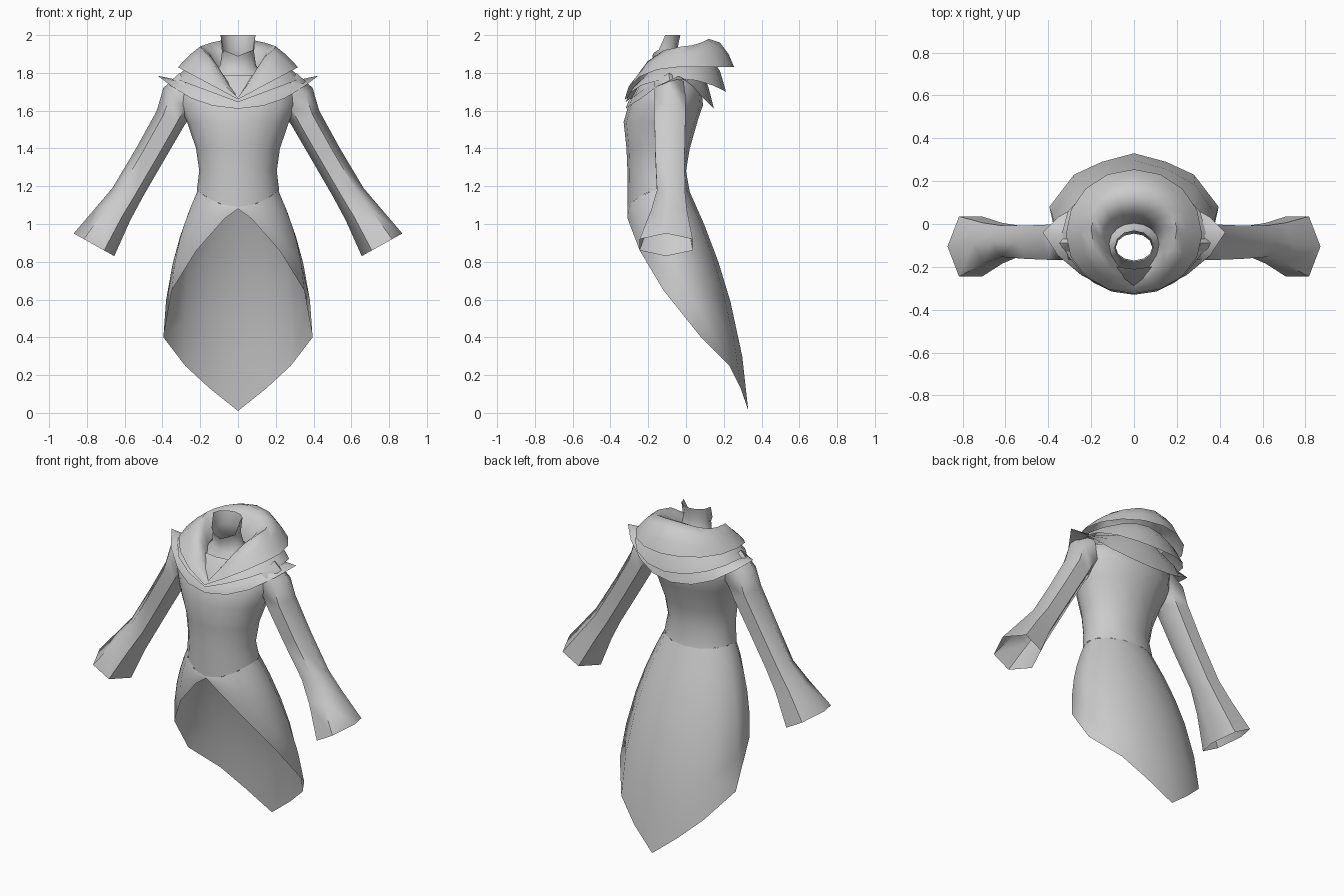
import bpy, math
from mathutils import Vector

if "Cube" in bpy.data.objects:
    bpy.data.objects.remove(bpy.data.objects["Cube"])

cloth = bpy.data.materials.new("grey cloth")
cloth.diffuse_color = (0.6, 0.6, 0.6, 1)
cloth.use_nodes = True
cloth.node_tree.nodes["Principled BSDF"].inputs["Base Color"].default_value = cloth.diffuse_color


def loft(name, rings, closed=True, angle=60):
    """Skin a list of equally long point rows with quads."""
    n = len(rings[0])
    verts = [p for r in rings for p in r]
    faces = []
    for i in range(len(rings) - 1):
        for j in range(n if closed else n - 1):
            k = (j + 1) % n
            faces.append((i * n + j, i * n + k, (i + 1) * n + k, (i + 1) * n + j))
    me = bpy.data.meshes.new(name)
    me.from_pydata(verts, [], faces)
    me.materials.append(cloth)
    ob = bpy.data.objects.new(name, me)
    bpy.context.collection.objects.link(ob)
    bpy.ops.object.select_all(action='DESELECT')
    ob.select_set(True)
    bpy.context.view_layer.objects.active = ob
    bpy.ops.object.shade_smooth_by_angle(angle=math.radians(angle))
    return ob


def ring_point(phi, back, side, front, vee=False):
    """Point on a ring through back (y,z), side (x,y,z), front (y,z); phi 0 is the back."""
    s, c = math.sin(phi), math.cos(phi)
    end = back if c > 0 else front
    w = 1 - abs(s) if vee and c < 0 else c * c
    return Vector((side[0] * s,
                   side[1] + (end[0] - side[1]) * abs(c),
                   side[2] + (end[1] - side[2]) * w))


def ring(back, side, front, n=16, vee=False):
    return [ring_point(2 * math.pi * i / n, back, side, front, vee) for i in range(n)]


# Torso, with a waist seam that dips at the front
waist = ((0.02, 1.17), (0.218, -0.14, 1.18), (-0.31, 1.09))
torso = [ring(*waist)]
for z, rx, yf, yb in [(1.28, 0.205, -0.31, 0.0), (1.4, 0.222, -0.315, 0.02),
                      (1.54, 0.27, -0.33, 0.06), (1.63, 0.31, -0.305, 0.09),
                      (1.73, 0.31, -0.26, 0.08), (1.79, 0.2, -0.21, 0.04)]:
    torso.append(ring((yb, z), (rx, (yf + yb) / 2, z), (yf, z)))
loft("torso", torso)

# Skirt: open at the front, long pointed tail at the back
hem = [(0, -0.31, 1.08), (0.07, -0.31, 1.03), (0.22, -0.245, 0.86), (0.35, -0.12, 0.65),
       (0.395, 0.08, 0.4), (0.28, 0.23, 0.25), (0.15, 0.29, 0.13), (0, 0.33, 0.01)]
columns = []
for i, h in enumerate(hem):
    top, low = ring_point(math.pi * (1 - i / 7), *waist), Vector(h)
    out = Vector((top.x, top.y + 0.14, 0))
    out = out.normalized() * 0.06 * min(1, (top - low).length / 1.15)
    columns.append([top.lerp(low, t) + out * 4 * t * (1 - t)
                    for t in (0, 0.15, 0.32, 0.5, 0.75, 1)])
mirrored = [[Vector((-p.x, p.y, p.z)) for p in col] for col in columns[-2:0:-1]]
loft("skirt", columns + mirrored + [columns[0]], closed=False)

# Flared sleeves: outer (x,z), inner (x,z), centre y, half depth
sections = [((0.31, 1.80), (0.20, 1.62), -0.09, 0.09),
            ((0.395, 1.72), (0.25, 1.57), -0.085, 0.095),
            ((0.43, 1.60), (0.285, 1.52), -0.085, 0.095),
            ((0.54, 1.40), (0.39, 1.34), -0.085, 0.09),
            ((0.665, 1.19), (0.50, 1.15), -0.08, 0.085),
            ((0.75, 1.09), (0.57, 1.02), -0.09, 0.11),
            ((0.87, 0.95), (0.655, 0.83), -0.105, 0.162)]
for label, m in (("left_sleeve", 1), ("right_sleeve", -1)):
    rows = []
    for o, q, cy, d in sections:
        row = []
        for k in range(6):
            a = k * math.pi / 3
            f = (1 + math.cos(a)) / 2
            row.append((m * (q[0] + (o[0] - q[0]) * f), cy + m * d * math.sin(a),
                        q[1] + (o[1] - q[1]) * f))
        rows.append(row)
    loft(label, rows)

# Neck collar: tall at the back, cut low at the front
neck = [ring((0.03, 1.79), (0.15, -0.10, 1.78), (-0.23, 1.74), 12),
        ring((-0.02, 1.84), (0.095, -0.10, 1.84), (-0.17, 1.81), 12),
        ring((-0.045, 1.93), (0.085, -0.11, 1.91), (-0.17, 1.865), 12)]
rim = ring((-0.03, 2.0), (0.092, -0.11, 2.0), (-0.178, 1.89), 12)
for p in rim:
    if p.y < -0.12:
        p.z = 1.89 + 0.4 * abs(p.x)
neck.append(rim)
loft("neck_collar", neck)

# Upper cowl: a thick roll around the neck, falling to a V at the front
loft("upper_cowl", [
    ring((0.0, 1.80), (0.11, -0.09, 1.79), (-0.19, 1.68), vee=True),
    ring((0.02, 1.88), (0.12, -0.09, 1.83), (-0.22, 1.67), vee=True),
    ring((0.06, 1.95), (0.15, -0.06, 1.90), (-0.25, 1.67), vee=True),
    ring((0.12, 1.98), (0.20, -0.02, 1.94), (-0.28, 1.67), vee=True),
    ring((0.18, 1.96), (0.25, -0.03, 1.90), (-0.30, 1.67), vee=True),
    ring((0.225, 1.90), (0.285, -0.04, 1.865), (-0.315, 1.665), vee=True),
    ring((0.255, 1.83), (0.318, -0.05, 1.83), (-0.325, 1.66), vee=True)])

# Middle cowl layer
loft("middle_cowl", [
    ring((0.13, 1.88), (0.22, -0.04, 1.85), (-0.27, 1.67), vee=True),
    ring((0.18, 1.81), (0.28, -0.04, 1.82), (-0.30, 1.66), vee=True),
    ring((0.212, 1.70), (0.335, -0.04, 1.77), (-0.32, 1.645), vee=True)])

# Lower cape layer, with flared points over the shoulders
cape = [ring((0.09, 1.80), (0.24, -0.06, 1.80), (-0.26, 1.68)),
        ring((0.12, 1.72), (0.33, -0.05, 1.765), (-0.305, 1.65)),
        ring((0.148, 1.61), (0.345, -0.04, 1.715), (-0.32, 1.61))]
for p in cape[-1]:
    flare = (abs(p.x) / 0.345) ** 10
    p.x += math.copysign(0.08 * flare, p.x)
    p.z += 0.07 * flare
loft("lower_cape", cape)
